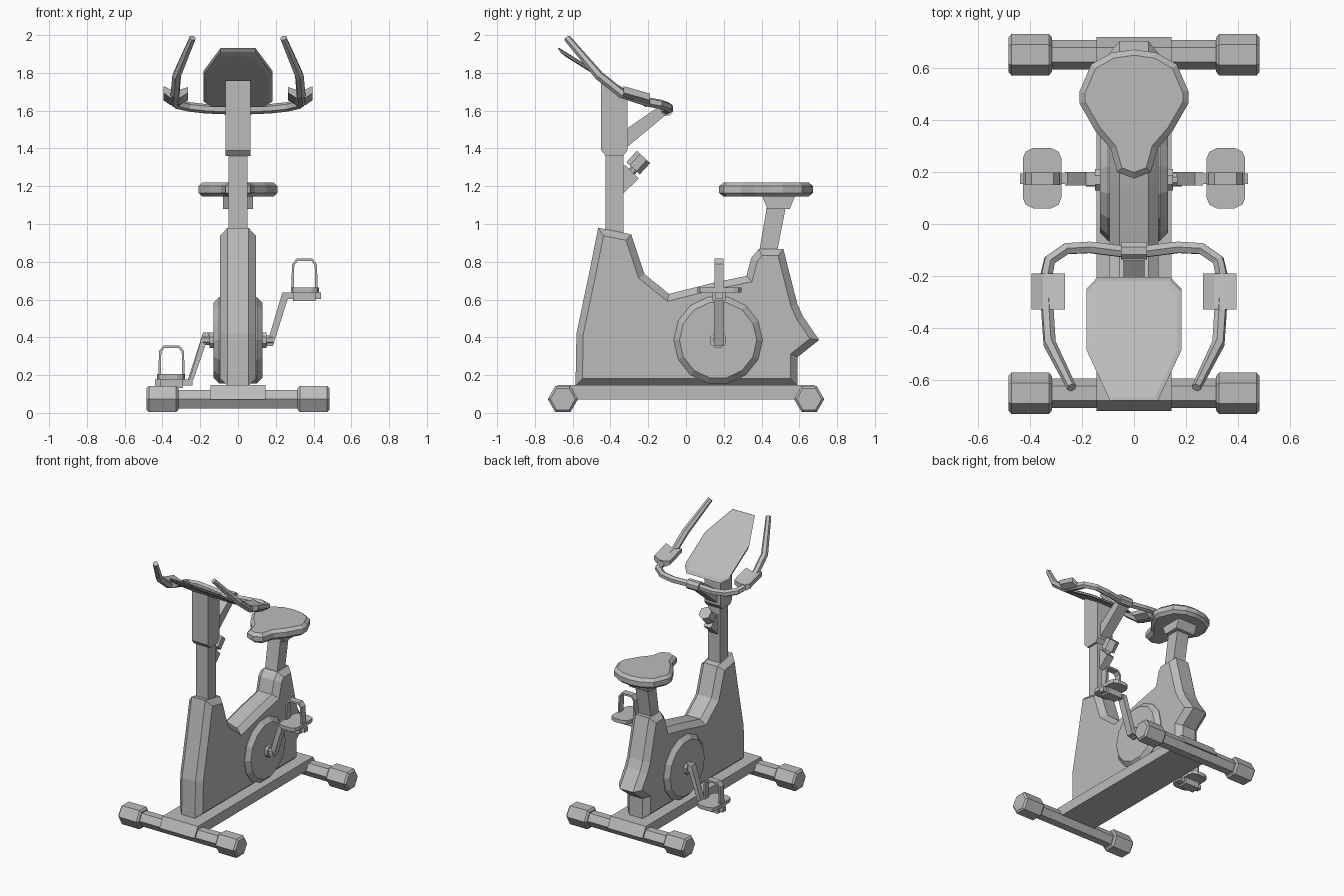
import bpy, bmesh, math
from mathutils import Vector

cube = bpy.data.objects.get("Cube")
if cube:
    bpy.data.objects.remove(cube, do_unlink=True)

grey = bpy.data.materials.new("plain_grey")
grey.use_nodes = True
COLOUR = (0.5, 0.5, 0.5, 1)
grey.diffuse_color = COLOUR
grey.node_tree.nodes["Principled BSDF"].inputs["Base Color"].default_value = COLOUR


def finish(name, bm):
    bmesh.ops.recalc_face_normals(bm, faces=bm.faces[:])
    mesh = bpy.data.meshes.new(name)
    bm.to_mesh(mesh)
    bm.free()
    mesh.materials.append(grey)
    obj = bpy.data.objects.new(name, mesh)
    bpy.context.collection.objects.link(obj)
    return obj


def prism(name, pts, lo, hi, axis="x", inset=0, depth=0):
    """Extrude a flat profile along an axis, with optional chamfered ends."""
    place = {"x": lambda a, b, t: (t, a, b), "z": lambda a, b, t: (a, b, t),
             "y": lambda a, b, t: (a, t, b)}[axis]
    bm = bmesh.new()
    rings = [[bm.verts.new(place(a, b, t)) for a, b in pts] for t in (lo, hi)]
    caps = [bm.faces.new(ring) for ring in rings]
    n = len(pts)
    for i in range(n):
        j = (i + 1) % n
        bm.faces.new((rings[0][i], rings[0][j], rings[1][j], rings[1][i]))
    bmesh.ops.recalc_face_normals(bm, faces=bm.faces[:])
    if inset:
        bmesh.ops.inset_individual(bm, faces=caps, thickness=inset, depth=depth,
                                   use_even_offset=True)
    return finish(name, bm)


def ngon(cy, cz, r, n, turn=0.0):
    return [(cy + r * math.cos(math.tau * (i + turn) / n),
             cz + r * math.sin(math.tau * (i + turn) / n)) for i in range(n)]


def rect(a0, a1, b0, b1):
    return [(a0, b0), (a1, b0), (a1, b1), (a0, b1)]


def rod(name, start, end, r, n=6, tip=None):
    start, end = Vector(start), Vector(end)
    bm = bmesh.new()
    bmesh.ops.create_cone(bm, cap_ends=True, segments=n, radius1=r,
                          radius2=tip or r, depth=(end - start).length)
    turn = (end - start).to_track_quat("Z", "Y")
    for v in bm.verts:
        v.co = turn @ v.co + (start + end) / 2
    return finish(name, bm)


def tube(name, points, r):
    curve = bpy.data.curves.new(name, "CURVE")
    curve.dimensions = "3D"
    curve.bevel_depth, curve.bevel_resolution = r, 1
    curve.use_fill_caps = True
    spline = curve.splines.new("POLY")
    spline.points.add(len(points) - 1)
    for p, co in zip(spline.points, points):
        p.co = (*co, 1)
    spline.points[0].radius = spline.points[-1].radius = 0.75
    spline.use_smooth = False
    curve.materials.append(grey)
    obj = bpy.data.objects.new(name, curve)
    bpy.context.collection.objects.link(obj)
    bpy.ops.object.select_all(action="DESELECT")
    obj.select_set(True)
    bpy.context.view_layer.objects.active = obj
    bpy.ops.object.convert(target="MESH")


# Base beam, cross tubes and feet
prism("base_beam", [(-.72, .072), (.72, .072), (.68, .147), (-.68, .147)], -.145, .145)
for end, y in (("front", -.652), ("rear", .652)):
    prism(end + "_cross_tube", ngon(y, .073, .056, 6), -.34, .34)
    for side, s in (("left", 1), ("right", -1)):
        prism(f"{end}_{side}_foot", ngon(y, .073, .08, 6), s * .4 - .072, s * .4 + .072,
              inset=.012, depth=.012)

# Body shell with chamfered rim
shell = [(-.585, .145), (-.58, .42), (-.515, .73), (-.465, .98), (-.29, .945),
         (-.22, .735), (-.09, .63), (.15, .69), (.32, .725), (.345, .82),
         (.385, .868), (.515, .868), (.59, .575), (.62, .51), (.705, .386),
         (.59, .295), (.59, .145)]
prism("body_shell", shell, -.055, .055, inset=.036, depth=.04)

# Wheel cover, hub
prism("wheel_cover", ngon(.17, .385, .235, 14), -.1, .1, inset=.03, depth=.03)
prism("crank_hub", ngon(.17, .385, .045, 8, .5), -.15, .15)
prism("crank_axle", ngon(.17, .385, .028, 8, .5), -.185, .185)

# Cranks and pedals, opposite phase on each side
PY = .175
for side, s in (("left", 1), ("right", -1)):
    z = .39 + s * .23

    def span(a, b):
        return sorted((s * a, s * b))
    prism(side + "_crank",
          [(s * .15, .39 - s * .035), (s * .185, .39 - s * .035),
           (s * .265, z - .012), (s * .265, z + .018), (s * .235, z + .018)],
          PY - .026, PY + .026, "y")
    prism(side + "_pedal_axle", rect(PY - .02, PY + .02, z - .016, z + .018), *span(.24, .44))
    prism(side + "_pedal_block", rect(PY - .035, PY + .035, z - .028, z + .02), *span(.29, .41))
    x0, x1 = span(.28, .428)
    y0, y1, c = PY - .115, PY + .118, .04
    plate = [(x0 + c, y0), (x1 - c, y0), (x1 - .01, y0 + .015), (x1, y0 + c),
             (x1, y1 - c), (x1 - .01, y1 - .015), (x1 - c, y1), (x0 + c, y1),
             (x0 + .01, y1 - .015), (x0, y1 - c), (x0, y0 + c), (x0 + .01, y0 + .015)]
    prism(side + "_pedal_plate", plate, z + .018, z + .045, "z")
    # Toe strap as a flat arch
    m, b, t = s * .352, z + .04, z + .197
    outer = [(-.07, b), (-.066, t - .03), (-.042, t), (.042, t), (.066, t - .03), (.07, b)]
    inner = [(.057, b), (.054, t - .035), (.037, t - .014), (-.037, t - .014),
             (-.054, t - .035), (-.057, b)]
    prism(side + "_toe_strap", [(m + x, h) for x, h in outer + inner],
          PY - .024, PY + .024, "y")

# Seat, seat mount and seat post
half = [(.065, .2), (.09, .29), (.15, .36), (.21, .465), (.21, .51), (.165, .615), (.085, .66)]
outline = [(0, .175)] + half + [(0, .672)] + [(-x, y) for x, y in reversed(half)]
prism("seat_pad", outline, 1.165, 1.2, "z", inset=.022, depth=.02)
prism("seat_mount", [(.43, 1.08), (.55, 1.08), (.58, 1.155), (.4, 1.155)], -.08, .08)
prism("seat_post", [(.385, .84), (.48, .84), (.53, 1.1), (.43, 1.1)], -.05, .05)

# Front post, sleeve and bracket
prism("front_post", rect(-.425, -.332, .93, 1.4), -.05, .05)
prism("post_sleeve", [(-.425, 1.36), (-.332, 1.36), (-.31, 1.39), (-.31, 1.67),
                      (-.45, 1.76), (-.45, 1.39)], -.066, .066)
prism("handlebar_bracket", [(-.32, 1.4), (-.08, 1.6), (-.14, 1.625), (-.32, 1.5)], -.04, .04)

# Adjustment knob
prism("knob_block", [(-.335, 1.16), (-.25, 1.24), (-.32, 1.31), (-.335, 1.31)], -.03, .03)
rod("knob_stem", (0, -.3, 1.26), (0, -.25, 1.325), .022)
rod("adjustment_knob", (0, -.28, 1.295), (0, -.225, 1.355), .048, 6)

# Console: tilted panel narrowing to the top, with a bevelled underside
console = [(-.14, -.205), (.14, -.205), (.183, -.25), (.183, -.47), (.092, -.665),
           (-.092, -.665), (-.183, -.47), (-.183, -.25)]
panel = prism("console_panel", console, 0, .03, "z", inset=.018, depth=.014)
for v in panel.data.vertices:
    x, y, h = v.co
    v.co = (x, y - h * .5, 1.62 - .63 * (y + .205) + h * .75)

# Handlebar with raised horns
arm = [(.17, -.09, 1.61), (.26, -.095, 1.62), (.325, -.14, 1.635), (.338, -.2, 1.645),
       (.333, -.34, 1.69), (.325, -.46, 1.785), (.24, -.63, 1.985)]
bar = [(-x, y, z) for x, y, z in reversed(arm)] + [(-.05, -.105, 1.605), (.05, -.105, 1.605)] + arm
tube("handlebar", bar, .025)
prism("handlebar_clamp", ngon(-.103, 1.608, .036, 8, .5), -.05, .05)

# Grip pads, folded plates lying along the bars
for side, s in (("left", 1), ("right", -1)):
    section = [(.265, 1.675), (.305, 1.65), (.36, 1.65), (.395, 1.675),
               (.395, 1.71), (.35, 1.69), (.31, 1.69), (.265, 1.705)]
    pad = prism(side + "_grip_pad", [(s * x, z) for x, z in section], -.33, -.19, "y")
    for v in pad.data.vertices:
        v.co.z -= .28 * (v.co.y + .26)
